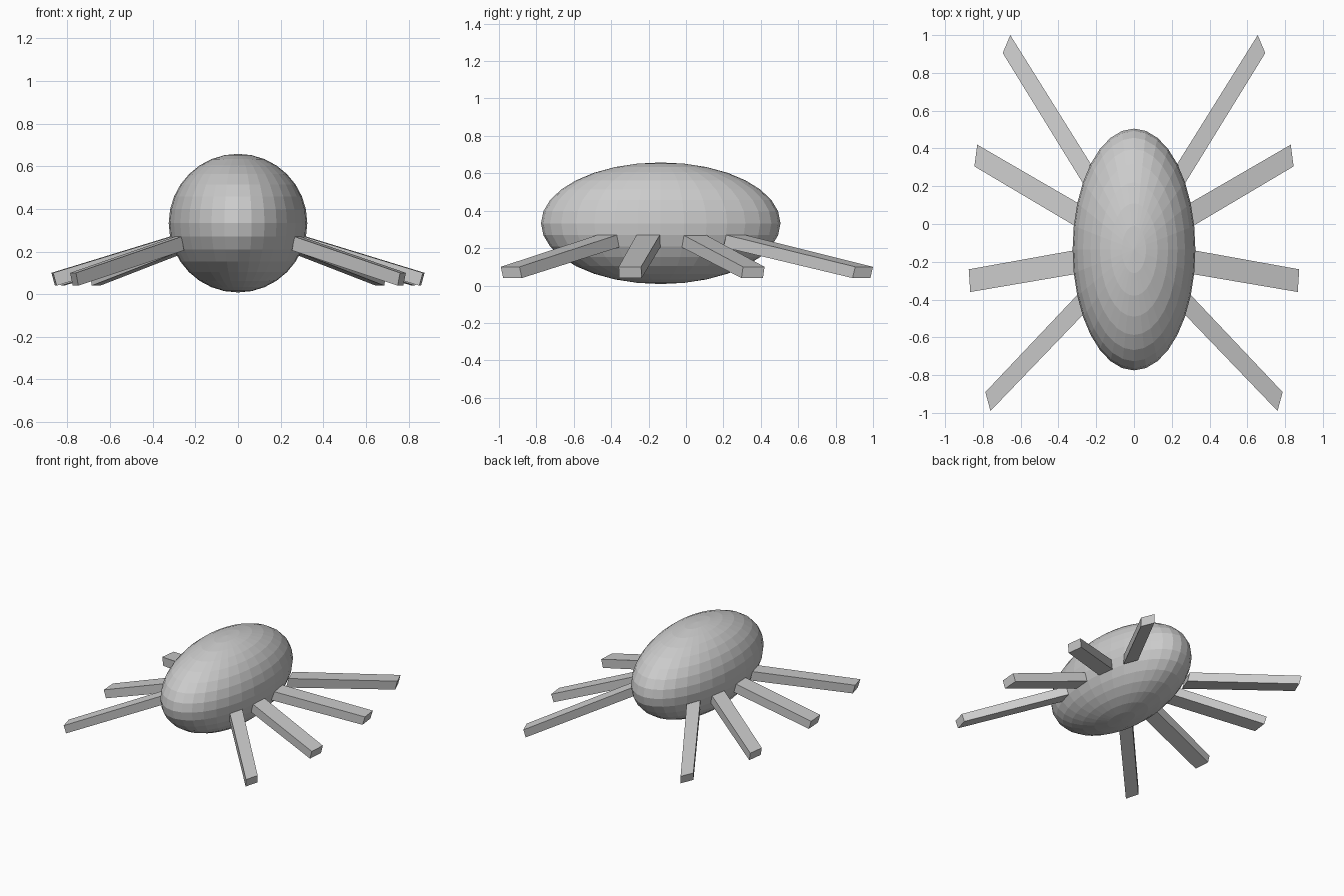
import bpy
import bmesh
from mathutils import Vector

cube = bpy.data.objects.get("Cube")
if cube:
    bpy.data.objects.remove(cube, do_unlink=True)

# One plain grey for everything
grey = bpy.data.materials.new("plain_grey")
grey.use_nodes = True
colour = (0.6, 0.6, 0.6, 1)
grey.diffuse_color = colour
grey.node_tree.nodes["Principled BSDF"].inputs["Base Color"].default_value = colour


def add_object(name, bm):
    bmesh.ops.recalc_face_normals(bm, faces=bm.faces)
    mesh = bpy.data.meshes.new(name)
    bm.to_mesh(mesh)
    bm.free()
    mesh.materials.append(grey)
    obj = bpy.data.objects.new(name, mesh)
    bpy.context.collection.objects.link(obj)
    return obj


# Body: faceted ellipsoid
bm = bmesh.new()
bmesh.ops.create_uvsphere(bm, u_segments=32, v_segments=16, radius=1)
bmesh.ops.scale(bm, vec=(0.325, 0.64, 0.325), verts=bm.verts)
body = add_object("body", bm)
body.location = (0, -0.135, 0.333)


def add_leg(name, inner, outer, side):
    """Slanted bar; inner and outer each give the two top corners of an end."""
    bm = bmesh.new()
    along = (Vector(outer[0]) - Vector(inner[0])).normalized()
    rings = []
    for corners, top, bottom in ((inner, 0.27, 0.205), (outer, 0.10, 0.04)):
        a, b = (Vector(c) for c in corners)
        shift = along * 0.017
        points = [(*a, top), (*b, top), (*(b - shift), bottom), (*(a - shift), bottom)]
        rings.append([bm.verts.new((side * x, y, z)) for x, y, z in points])
    start, end = rings
    bm.faces.new(start)
    bm.faces.new(end)
    for i in range(4):
        j = (i + 1) % 4
        bm.faces.new((start[i], start[j], end[j], end[i]))
    add_object(name, bm)


# Legs: four on each side, from front to rear
legs = {
    "front": (((0.295, -0.37), (0.265, -0.475)), ((0.787, -0.89), (0.76, -0.99))),
    "front_middle": (((0.32, -0.14), (0.31, -0.265)), ((0.875, -0.24), (0.867, -0.36))),
    "rear_middle": (((0.29, 0.107), (0.305, -0.015)), ((0.83, 0.42), (0.845, 0.305))),
    "rear": (((0.23, 0.32), (0.27, 0.215)), ((0.655, 1.0), (0.695, 0.905))),
}
for part, (inner, outer) in legs.items():
    add_leg(part + "_left_leg", inner, outer, 1)
    add_leg(part + "_right_leg", inner, outer, -1)
